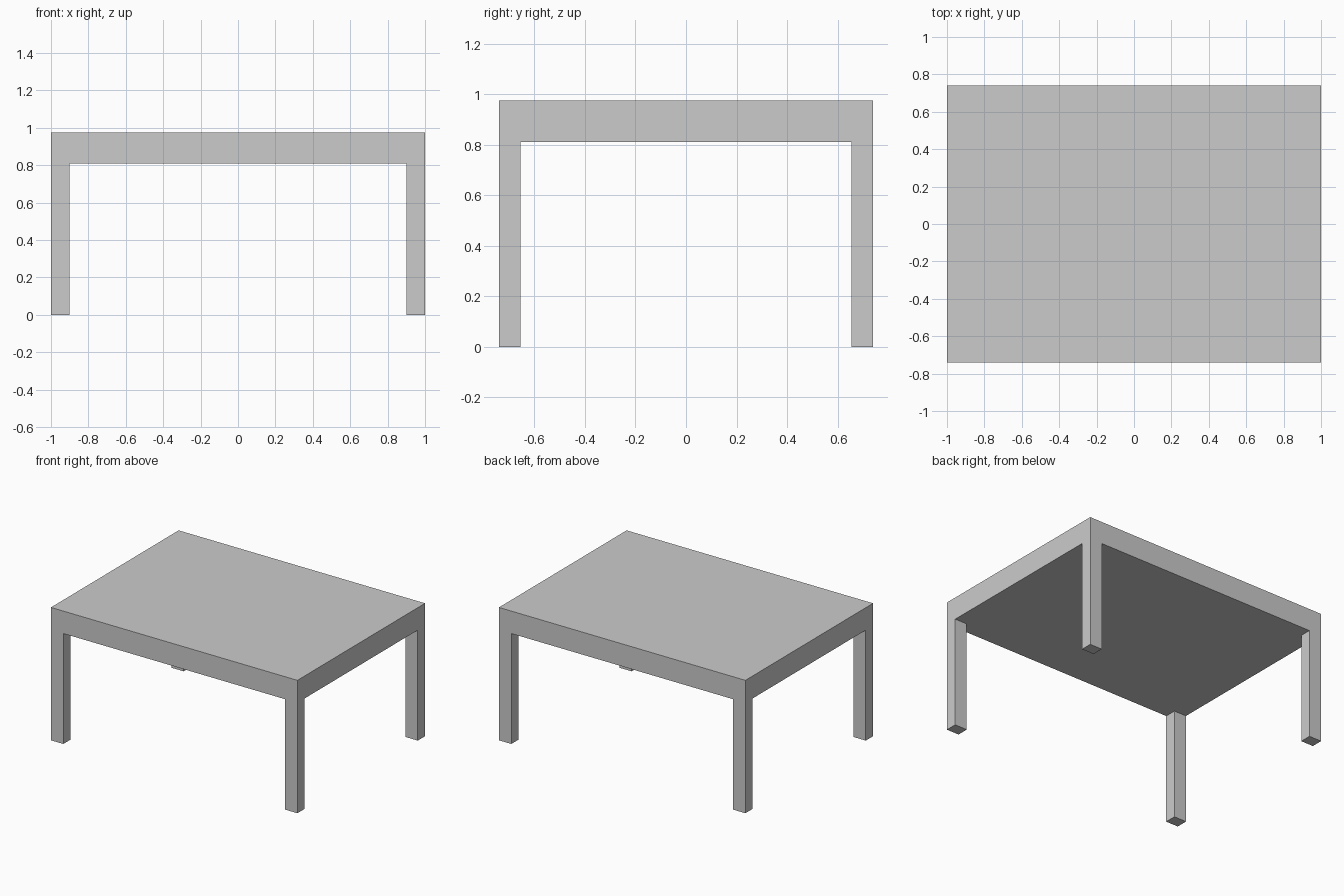
import bpy, bmesh

if "Cube" in bpy.data.objects:
    bpy.data.objects.remove(bpy.data.objects["Cube"])

HALF_X, HALF_Y = 1.0, 0.74          # half size of the table
LEG_X, LEG_Y = 0.10, 0.085          # leg section
UNDER_Z, TOP_Z = 0.81, 0.975        # underside and top of the slab

bm = bmesh.new()

# Underside: 3 x 3 panel whose corner cells match the leg section
xs = (-HALF_X, -HALF_X + LEG_X, HALF_X - LEG_X, HALF_X)
ys = (-HALF_Y, -HALF_Y + LEG_Y, HALF_Y - LEG_Y, HALF_Y)
grid = [[bm.verts.new((x, y, UNDER_Z)) for y in ys] for x in xs]
cells = {}
for i in range(3):
    for j in range(3):
        cells[i, j] = bm.faces.new((grid[i][j], grid[i][j + 1],
                                    grid[i + 1][j + 1], grid[i + 1][j]))

# Thick slab: side walls and one clean top face
rim = ([grid[i][0] for i in range(3)] + [grid[3][j] for j in range(3)]
       + [grid[i][3] for i in (3, 2, 1)] + [grid[0][j] for j in (3, 2, 1)])
upper = [bm.verts.new((v.co.x, v.co.y, TOP_Z)) for v in rim]
for k in range(len(rim)):
    n = (k + 1) % len(rim)
    bm.faces.new((rim[k], rim[n], upper[n], upper[k]))
bm.faces.new(upper)

# Legs: corner cells drawn down to the floor, flush with the slab sides
corners = [cells[i, j] for i in (0, 2) for j in (0, 2)]
for foot in bmesh.ops.extrude_discrete_faces(bm, faces=corners)["faces"]:
    for v in foot.verts:
        v.co.z = 0.0

bmesh.ops.recalc_face_normals(bm, faces=bm.faces)
mesh = bpy.data.meshes.new("table")
bm.to_mesh(mesh)
bm.free()
bpy.context.collection.objects.link(bpy.data.objects.new("table", mesh))
